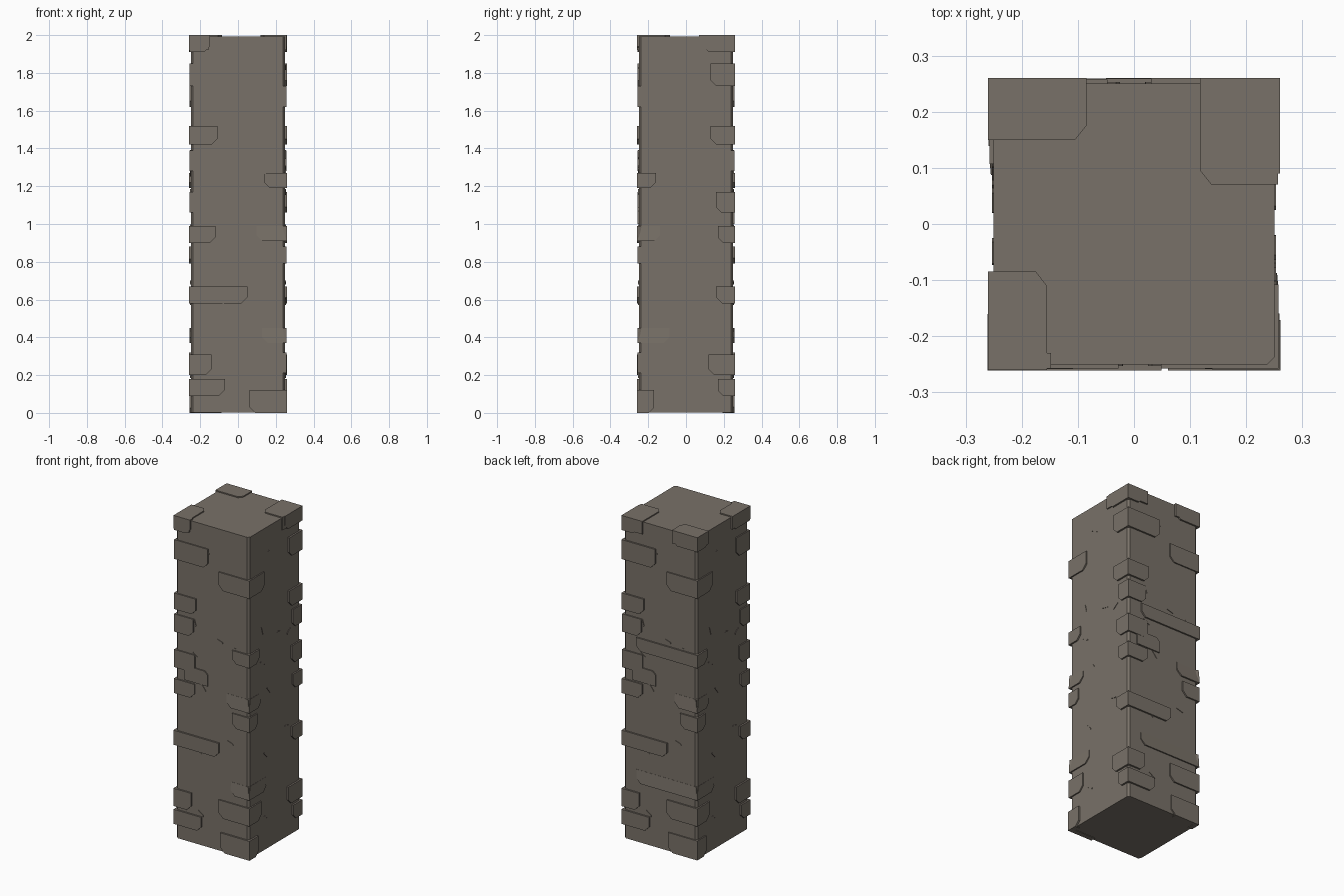
import bpy, bmesh, random
from math import pi
from mathutils import Matrix, Vector

if "Cube" in bpy.data.objects:
    bpy.data.objects.remove(bpy.data.objects["Cube"])

random.seed(4)
stone = bpy.data.materials.new("warm grey stone")
stone.diffuse_color = (0.19, 0.165, 0.138, 1)
stone.use_nodes = True
stone.node_tree.nodes["Principled BSDF"].inputs["Base Color"].default_value = stone.diffuse_color
H = 0.25  # half width of the shaft


def finish(bm, name):
    bmesh.ops.recalc_face_normals(bm, faces=bm.faces)
    me = bpy.data.meshes.new(name)
    bm.to_mesh(me)
    bm.free()
    ob = bpy.data.objects.new(name, me)
    me.materials.append(stone)
    bpy.context.collection.objects.link(ob)
    return ob


def prism(bm, outer, inner):
    a = [bm.verts.new(p) for p in outer]
    b = [bm.verts.new(p) for p in inner]
    n = len(a)
    bm.faces.new(a)
    bm.faces.new(b[::-1])
    for i in range(n):
        bm.faces.new((a[i], b[i], b[(i + 1) % n], a[(i + 1) % n]))


def plate(bm, k, side, w, z0, z1, d, tilt):
    """Stone on wall k, starting at the corner on the given side, lower inner corner clipped."""
    c = min(0.03, w * 0.3)
    e = side * d
    pts = [(e, z0), (e - side * (w - c), z0), (e - side * w, z0 + c),
           (e - side * w, z1), (e, z1)]
    rot = Matrix.Rotation(k * pi / 2, 3, 'Z')
    top = H + 0.001 if tilt else d
    outer = [rot @ Vector((u, -(d + (top - d) * (z - z0) / (z1 - z0)), z)) for u, z in pts]
    inner = [rot @ Vector((max(-.249, min(.249, u)), -0.23, z)) for u, z in pts]
    prism(bm, outer, inner)


# shaft
bm = bmesh.new()
bmesh.ops.create_cube(bm, size=1)
for v in bm.verts:
    v.co = Vector((v.co.x * 2 * H, v.co.y * 2 * H, 0.003 + (v.co.z + .5) * 1.99))
bmesh.ops.bevel(bm, geom=[e for e in bm.edges if abs(e.verts[0].co.z - e.verts[1].co.z) > 1],
                offset=0.012, segments=1, affect='EDGES')
finish(bm, "shaft")

# corner stones: z low, z high, width on first wall, width on second wall
CORNER_A = [(1.91, 2.0, .11, .17), (1.73, 1.85, .23, .13), (1.42, 1.52, .15, .13),
            (1.28, 1.39, .13, .09), (1.06, 1.17, .14, .10), (.90, .99, .14, .09),
            (.58, .67, .31, .10), (.20, .31, .12, .14), (.09, .18, .19, .09)]
CORNER_B = [(1.62, 1.73, .21, .15), (1.19, 1.27, .12, .10), (.91, .99, .16, .12),
            (.79, .88, .12, .08), (.37, .45, .13, .17), (.21, .32, .21, .12),
            (0.0, .12, .20, .09)]
TAPERED = {.91, .37}
bm = bmesh.new()
for half in (0, 2):
    for z0, z1, w1, w2 in CORNER_A:
        d = random.uniform(.257, .261)
        plate(bm, half, -1, w1, z0, z1, d, False)
        plate(bm, half - 1, 1, w2, z0, z1, d, False)
    for z0, z1, w1, w2 in CORNER_B:
        d = random.uniform(.257, .261)
        if half and z0 in (1.19, .37):
            w1 = .42  # long stones on the back wall
        plate(bm, half, 1, w1, z0, z1, d, z0 in TAPERED)
        plate(bm, half + 1, -1, w2, z0, z1, d, z0 in TAPERED)
# extra top stone at the back left
plate(bm, 2, 1, .17, 1.91, 2.0, .26, False)
plate(bm, 3, -1, .11, 1.91, 2.0, .26, False)
finish(bm, "corner_stones")

# cap stones lying on the top
bm = bmesh.new()
for x0, x1, y0, y1, sx in ((-.26, -.085, .15, .26, 1), (.118, .257, .07, .26, -1),
                           (-.26, -.155, -.26, -.085, 1)):
    yi, yo = (y0, y1) if y0 > 0 else (y1, y0)
    xi, xo = (x1, x0) if sx > 0 else (x0, x1)
    cy = .025 if y0 > 0 else -.025
    pts = [(xo, yo), (xi, yo), (xi, yi + cy), (xi - sx * .02, yi), (xo, yi)]
    prism(bm, [(x, y, 2.0) for x, y in pts], [(x, y, 1.92) for x, y in pts])
finish(bm, "cap_stones")

# loose stone in the front wall and small chips on the walls
bm = bmesh.new()
pts = [(-.19, 1.0), (-.03, 1.0), (-.03, 1.07), (-.05, 1.09), (-.19, 1.09)]
for k in (0, 2):
    rot = Matrix.Rotation(k * pi / 2, 3, 'Z')
    prism(bm, [rot @ Vector((u, -.257, z)) for u, z in pts],
          [rot @ Vector((u, -.24, z)) for u, z in pts])
CHIPS = [(-.04, 1.83, -.5), (-.12, 1.37, -1.3), (.14, 1.27, .6), (-.12, 1.17, -.6),
         (.12, .69, -.3), (-.09, .59, -.8), (-.08, .2, -.6), (.05, 1.3, -.3), (-.06, .98, -.9)]
for k in range(4):
    rot = Matrix.Rotation(k * pi / 2, 3, 'Z')
    for u, z, a in CHIPS:
        spin = Matrix.Rotation(-a, 3, 'Y')
        q = [(-.025, -.004), (.025, -.003), (.02, .004), (-.02, .004)]
        loc = Vector((u, 0, z))
        prism(bm, [rot @ (loc + spin @ Vector((x, -.253, y))) for x, y in q],
              [rot @ (loc + spin @ Vector((x, -.24, y))) for x, y in q])
finish(bm, "loose_stones_and_chips")
